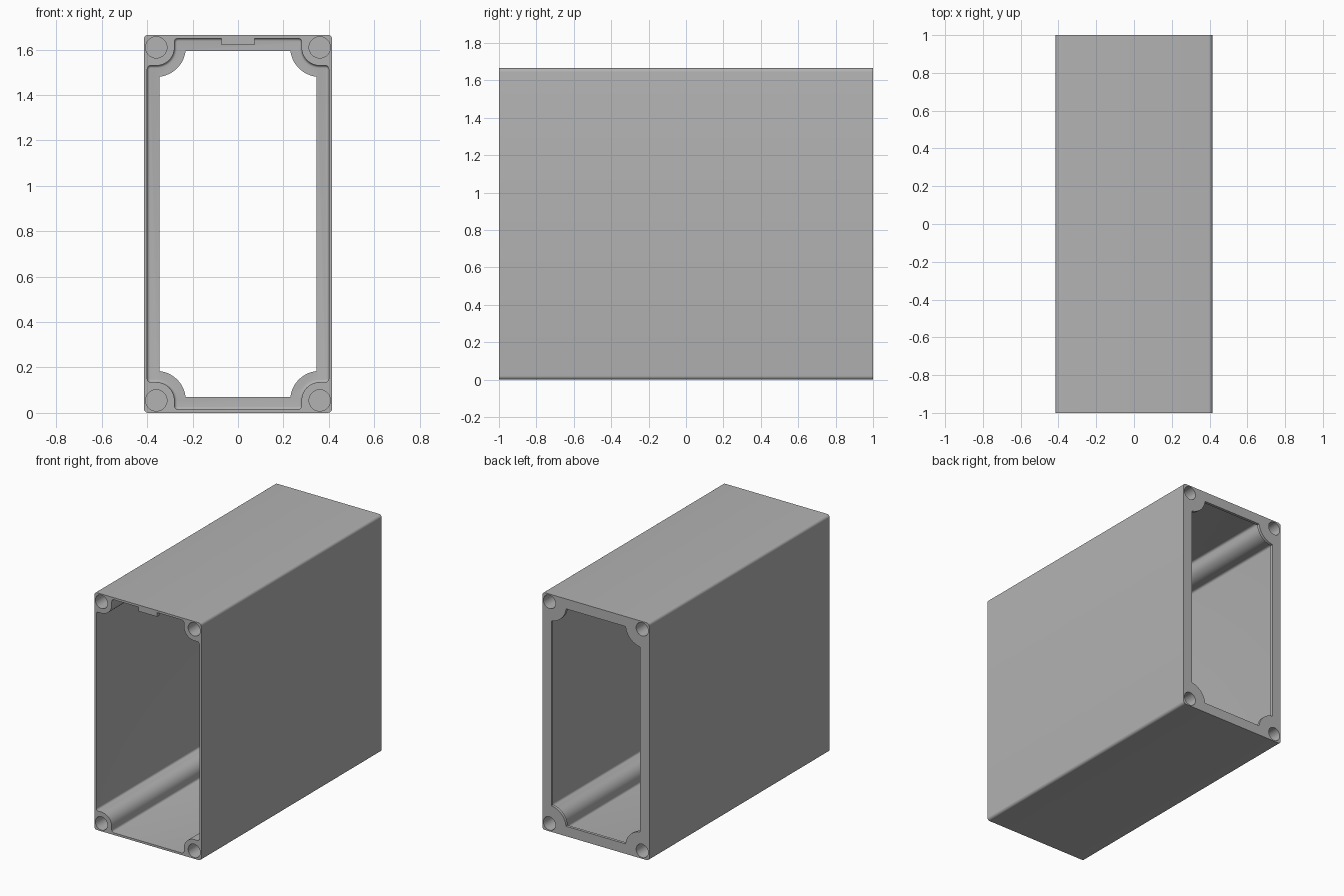
import bpy, bmesh
from math import sin, cos, radians, asin, degrees

old = bpy.data.objects.get("Cube")
if old:
    bpy.data.objects.remove(old, do_unlink=True)

HEIGHT = 1.665
MID = HEIGHT / 2
HALF_W, HALF_H = 0.415, MID
POST_X, POST_Z = 0.36, MID - 0.055   # screw post centres, from the middle

grey = bpy.data.materials.new("light_grey")
grey.use_nodes = True
colour = (0.45, 0.45, 0.45, 1)
grey.diffuse_color = colour
grey.node_tree.nodes["Principled BSDF"].inputs["Base Color"].default_value = colour


def arc(cx, cz, r, a0, a1, n):
    steps = [radians(a0 + (a1 - a0) * i / n) for i in range(n + 1)]
    return [(cx + r * cos(a), cz + r * sin(a)) for a in steps]


def mirror_corner(q):
    """Repeat the upper right corner of an outline round all four corners."""
    flip = q[::-1]
    return (q + [(-x, z) for x, z in flip] + [(-x, -z) for x, z in q]
            + [(x, -z) for x, z in flip])


def loft(name, rings):
    """Solid through (outline, y) rings, capped at both ends."""
    bm = bmesh.new()
    loops = [[bm.verts.new((x, y, z + MID)) for x, z in pts] for pts, y in rings]
    for a, b in zip(loops, loops[1:]):
        for i in range(len(a)):
            j = (i + 1) % len(a)
            bm.faces.new((a[i], a[j], b[j], b[i]))
    bm.faces.new(loops[0])
    bm.faces.new(loops[-1][::-1])
    bmesh.ops.recalc_face_normals(bm, faces=bm.faces)
    mesh = bpy.data.meshes.new(name)
    bm.to_mesh(mesh)
    bm.free()
    obj = bpy.data.objects.new(name, mesh)
    bpy.context.collection.objects.link(obj)
    mesh.materials.append(grey)
    return obj


def cavity_outline(inset):
    w, h = HALF_W - 0.015 - inset, HALF_H - 0.015 - inset
    r, f = 0.08 + inset, 0.016 - inset
    return mirror_corner(
        arc(w - f, POST_Z - r - f, f, 0, 90, 5)
        + arc(POST_X, POST_Z, r, 270, 180, 16)
        + arc(POST_X - r - f, h - f, f, 0, 90, 5))


def boolean(target, tool, operation):
    mod = target.modifiers.new(tool.name, "BOOLEAN")
    mod.object, mod.operation, mod.solver = tool, operation, "EXACT"
    bpy.context.view_layer.objects.active = target
    bpy.ops.object.modifier_apply(modifier=mod.name)
    bpy.data.objects.remove(tool, do_unlink=True)


# Outer sleeve with softly rounded long edges
R = 0.02
outer = mirror_corner(arc(HALF_W - R, HALF_H - R, R, 0, 90, 6))
enclosure = loft("enclosure", [(outer, -1), (outer, 1)])

# Main cavity, filleted where it meets the rear flange
FLOOR, FILLET = 0.98, 0.012
rings = [(cavity_outline(0), -1.1)]
for a in range(0, 91, 18):
    t = radians(a)
    rings.append((cavity_outline(FILLET * (1 - cos(t))),
                  FLOOR - FILLET + FILLET * sin(t)))
boolean(enclosure, loft("cavity_cutter", rings), "DIFFERENCE")

# Rear opening with scalloped corners
r, edge = 0.13, 0.015
lean = degrees(asin(edge / r))
opening = mirror_corner(arc(POST_X, POST_Z, r, 270 - lean, 180 + lean, 16))
boolean(enclosure, loft("opening_cutter", [(opening, 0.9), (opening, 1.1)]), "DIFFERENCE")

# Blind screw holes in both ends of the four posts
for sx in (-1, 1):
    for sz in (-1, 1):
        hole = arc(sx * POST_X, sz * POST_Z, 0.047, 0, 360, 32)[:-1]
        for y0, y1 in ((-1.1, -0.7), (0.7, 1.1)):
            boolean(enclosure, loft("hole_cutter", [(hole, y0), (hole, y1)]), "DIFFERENCE")

# Locating tab under the top front edge
tab = mirror_corner([(0.0725, 0.0175)])
tab = [(x, z + HALF_H - 0.0265) for x, z in tab]
boolean(enclosure, loft("locating_tab", [(tab, -1), (tab, -0.97)]), "UNION")

bpy.ops.object.select_all(action="DESELECT")
enclosure.select_set(True)
bpy.context.view_layer.objects.active = enclosure
bpy.ops.object.shade_smooth_by_angle(angle=radians(30))
